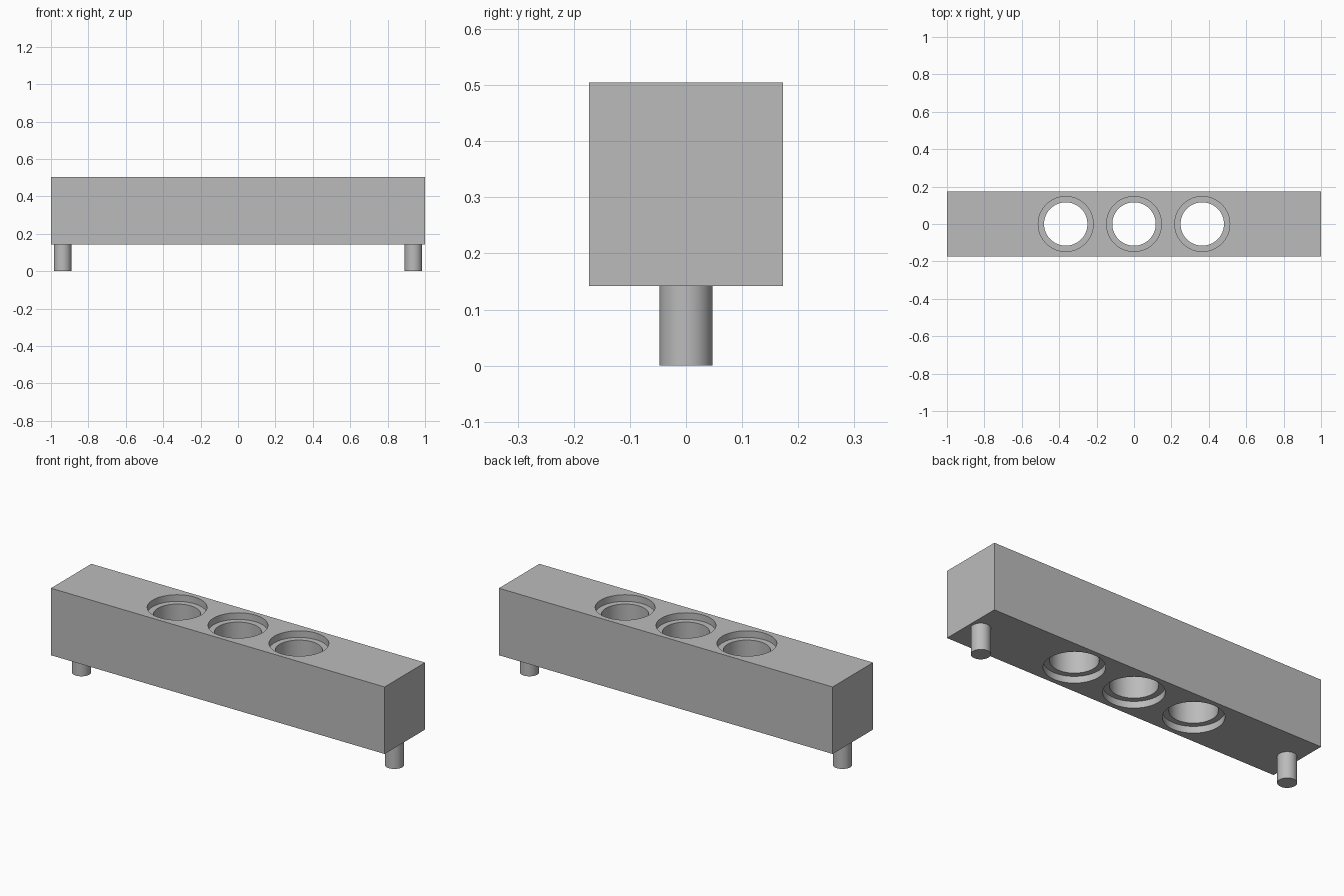
import bpy
import math

if "Cube" in bpy.data.objects:
    bpy.data.objects.remove(bpy.data.objects["Cube"], do_unlink=True)

HALF_DEPTH, BASE, TOP = 0.173, 0.142, 0.505
HEIGHT = TOP - BASE
MID = (TOP + BASE) / 2
HOLE_SPACING, HOLE_R, RECESS_R, RECESS_DEPTH = 0.365, 0.116, 0.147, 0.036

grey = bpy.data.materials.new("plain grey")
grey.use_nodes = True
colour = (0.5, 0.5, 0.5, 1)
grey.diffuse_color = colour
grey.node_tree.nodes["Principled BSDF"].inputs["Base Color"].default_value = colour


def cylinder(name, x, z, radius, depth):
    bpy.ops.mesh.primitive_cylinder_add(vertices=64, radius=radius, depth=depth, location=(x, 0, z))
    obj = bpy.context.object
    obj.name = name
    obj.data.materials.append(grey)
    return obj


def smooth(obj):
    bpy.ops.object.select_all(action="DESELECT")
    obj.select_set(True)
    bpy.context.view_layer.objects.active = obj
    bpy.ops.object.shade_smooth_by_angle(angle=math.radians(30))


# Rectangular bar
bpy.ops.mesh.primitive_cube_add(size=1, location=(0, 0, MID))
bar = bpy.context.object
bar.name = "bar"
bar.scale = (2, 2 * HALF_DEPTH, HEIGHT)
bpy.ops.object.transform_apply(location=False, rotation=False, scale=True)
bar.data.materials.append(grey)

# Three through holes, each with a wider recess at the top and the bottom
cutters = []
for x in (-HOLE_SPACING, 0, HOLE_SPACING):
    cutters.append(cylinder("hole_cutter", x, MID, HOLE_R, HEIGHT * 2))
    for z in (BASE, TOP):
        cutters.append(cylinder("recess_cutter", x, z, RECESS_R, RECESS_DEPTH * 2))
for cutter in cutters:
    cutter.hide_render = True
    cut = bar.modifiers.new("cut", "BOOLEAN")
    cut.operation = "DIFFERENCE"
    cut.solver = "EXACT"
    cut.object = cutter
bpy.ops.object.select_all(action="DESELECT")
bar.select_set(True)
bpy.context.view_layer.objects.active = bar
for name in [m.name for m in bar.modifiers]:
    bpy.ops.object.modifier_apply(modifier=name)
for cutter in cutters:
    bpy.data.objects.remove(cutter, do_unlink=True)
smooth(bar)

# Pegs under both ends
for side, x in (("left", 0.938), ("right", -0.938)):
    smooth(cylinder(side + "_peg", x, BASE / 2, 0.047, BASE))
